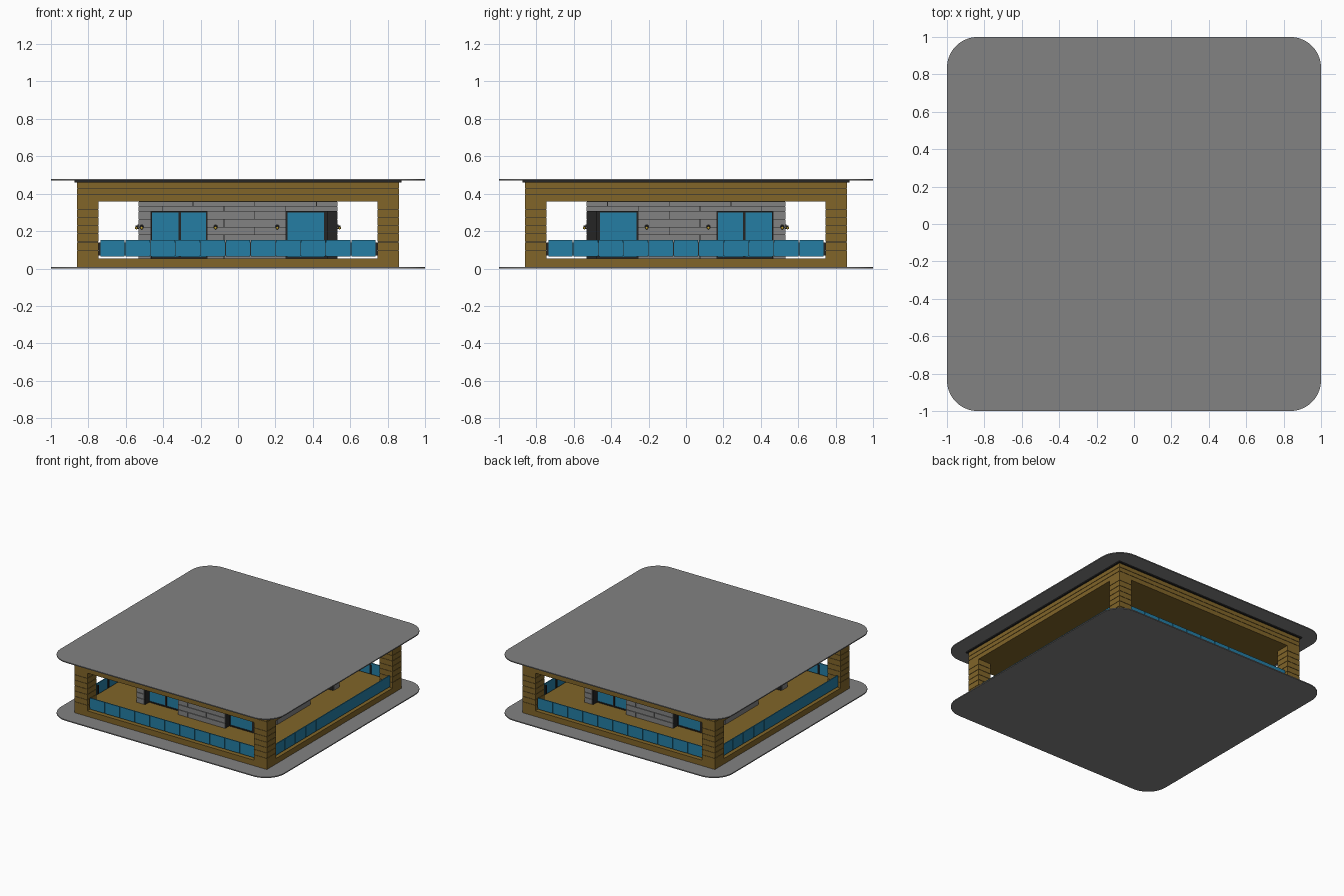
import bpy, bmesh, math
from mathutils import Matrix, Vector

if "Cube" in bpy.data.objects:
    bpy.data.objects.remove(bpy.data.objects["Cube"])


def material(name, rgb):
    m = bpy.data.materials.new(name)
    m.diffuse_color = (*rgb, 1)
    m.use_nodes = True
    m.node_tree.nodes["Principled BSDF"].inputs["Base Color"].default_value = m.diffuse_color
    return m


WOOD = material("wood", (0.22, 0.13, 0.022))
GLASS = material("blue_glass", (0.018, 0.207, 0.37))
DARK = material("dark_metal", (0.018, 0.018, 0.018))
GREY = material("mid_grey", (0.223, 0.223, 0.223))
YELLOW = material("warm_bulb", (0.5, 0.33, 0.03))

# (along the side, distance from centre) -> x, y for front, right, back, left
SIDES = [lambda u, d: (u, -d), lambda u, d: (d, -u),
         lambda u, d: (-u, d), lambda u, d: (-d, u)]


def finish(name, bm, mat):
    bmesh.ops.recalc_face_normals(bm, faces=bm.faces)
    me = bpy.data.meshes.new(name)
    bm.to_mesh(me)
    bm.free()
    me.materials.append(mat)
    ob = bpy.data.objects.new(name, me)
    bpy.context.collection.objects.link(ob)
    return ob


def box(bm, x0, x1, y0, y1, z0, z1):
    m = Matrix.Translation(((x0 + x1) / 2, (y0 + y1) / 2, (z0 + z1) / 2)) @ \
        Matrix.Diagonal((abs(x1 - x0), abs(y1 - y0), abs(z1 - z0), 1))
    bmesh.ops.create_cube(bm, size=1, matrix=m)


def side_box(bm, side, u0, u1, d0, d1, z0, z1):
    (xa, ya), (xb, yb) = side(u0, d0), side(u1, d1)
    box(bm, xa, xb, ya, yb, z0, z1)


def plate(name, z0, z1):
    bm = bmesh.new()
    box(bm, -1, 1, -1, 1, z0, z1)
    edges = [e for e in bm.edges if abs(e.verts[0].co.z - e.verts[1].co.z) > 1e-4]
    bmesh.ops.bevel(bm, geom=edges, offset=0.165, segments=14, profile=0.5, affect='EDGES')
    finish(name, bm, GREY)


def planks(boards, grooves, x0, x1, y0, y1, z0, z1, rows):
    # stacked boards around a slightly smaller dark core that shows as grooves
    g, h = 0.003, (z1 - z0) / rows
    box(grooves, x0 + g, x1 - g, y0 + g, y1 - g, z0 + 0.002, z1 - 0.002)
    for i in range(rows):
        box(boards, x0, x1, y0, y1, z0 + (i * h + g if i else 0), z0 + (i + 1) * h)


LOW, HIGH, OUT, IN = 0.053, 0.358, 0.86, 0.745

# Base and roof plates, and the trim below the roof
plate("base_plate", 0, 0.008)
plate("roof_plate", 0.47, 0.478)
bm = bmesh.new()
box(bm, -0.873, 0.873, -0.873, 0.873, 0.461, 0.47)
finish("roof_trim", bm, DARK)

# Timber floor, header slab and corner pillars
floor, header, pillars, grooves = (bmesh.new() for _ in range(4))
planks(floor, grooves, -OUT, OUT, -OUT, OUT, 0.008, LOW, 1)
planks(header, grooves, -OUT, OUT, -OUT, OUT, HIGH, 0.461, 3)
for sx in (-1, 1):
    for sy in (-1, 1):
        xs, ys = sorted((sx * IN, sx * OUT)), sorted((sy * IN, sy * OUT))
        planks(pillars, grooves, *xs, *ys, LOW, HIGH, 7)
finish("timber_floor", floor, WOOD)
finish("timber_header", header, WOOD)
finish("timber_pillars", pillars, WOOD)
finish("timber_grooves", grooves, DARK)

# Balustrade panes and the clips joining them
panes, clips = bmesh.new(), bmesh.new()
N, W = 11, 1.476 / 11
for s in SIDES:
    for i in range(N):
        u = -0.738 + i * W
        side_box(panes, s, u + 0.002, u + W - 0.002, 0.834, 0.842, 0.063, 0.153)
    for i in range(N + 1):
        u = -0.738 + i * W
        side_box(clips, s, u - 0.007, u + 0.007, 0.826, 0.834, 0.07, 0.14)
finish("balustrade_panes", panes, GLASS)
finish("balustrade_clips", clips, DARK)

# Central house: dark core, wall backing, grey cladding, recessed windows
core, clad, glass, frame = (bmesh.new() for _ in range(4))
box(core, -0.465, 0.465, -0.465, 0.465, LOW, HIGH)
TOP = 0.306
ROWS = 6
RH = (TOP - LOW) / ROWS


def bricks(side, u0, u1, z0, z1, shift):
    cuts = [k * 0.33 - 0.075 + shift for k in range(-3, 4)]
    cuts = [u0] + [c for c in cuts if u0 + 0.03 < c < u1 - 0.03] + [u1]
    for a, b in zip(cuts, cuts[1:]):
        side_box(clad, side, a + (0.002 if a > u0 else 0), b - (0.002 if b < u1 else 0),
                 0.526, 0.533, z0 + 0.0015, z1 - 0.0015)


for s in SIDES:
    # wall piers on both sides of the wide window, plus the lintel
    for u0, u1 in ((-0.533, -0.467), (-0.165, 0.257)):
        side_box(core, s, max(u0, -0.528), u1, 0.46, 0.528, LOW, TOP)
        for r in range(ROWS):
            bricks(s, u0, u1, LOW + r * RH, LOW + (r + 1) * RH, 0.165 * (r % 2))
    side_box(core, s, -0.528, 0.528, 0.46, 0.528, TOP, HIGH)
    bricks(s, -0.533, 0.533, TOP, 0.333, 0)
    bricks(s, -0.533, 0.533, 0.333, HIGH, 0.165)
    # window panes: a double door and one pane wrapping the corner
    for u0, u1 in ((-0.459, -0.318), (-0.306, -0.172), (0.265, 0.466)):
        side_box(glass, s, u0, u1, 0.46, 0.472, LOW + 0.008, 0.3)
    # window frames
    for u0, u1 in ((-0.467, -0.459), (-0.318, -0.306), (-0.172, -0.165),
                   (0.257, 0.265), (0.466, 0.478)):
        side_box(frame, s, u0, u1, 0.46, 0.478, LOW, TOP)
    for u0, u1 in ((-0.467, -0.165), (0.257, 0.478)):
        side_box(frame, s, u0, u1, 0.46, 0.478, 0.3, TOP)
        side_box(frame, s, u0, u1, 0.46, 0.478, LOW, LOW + 0.008)
finish("house_core", core, DARK)
finish("house_cladding", clad, GREY)
finish("window_panes", glass, GLASS)
finish("window_frames", frame, DARK)

# Wall lamps: round mount, short arm and bulb
mounts, bulbs = bmesh.new(), bmesh.new()
for s in SIDES:
    for u in (-0.515, -0.12, 0.21):
        out = Vector((*s(0, 1), 0)).to_track_quat('Z', 'Y').to_matrix().to_4x4()
        for d, r, depth in ((0.535, 0.012, 0.006), (0.541, 0.006, 0.012)):
            m = Matrix.Translation((*s(u, d), 0.224)) @ out
            bmesh.ops.create_cone(mounts, cap_ends=True, segments=16, radius1=r,
                                  radius2=r, depth=depth, matrix=m)
        bmesh.ops.create_uvsphere(bulbs, u_segments=12, v_segments=8, radius=0.008,
                                  matrix=Matrix.Translation((*s(u, 0.543), 0.217)))
for ob in (finish("lamp_mounts", mounts, DARK), finish("lamp_bulbs", bulbs, YELLOW)):
    bpy.context.view_layer.objects.active = ob
    bpy.ops.object.select_all(action='DESELECT')
    ob.select_set(True)
    bpy.ops.object.shade_smooth_by_angle(angle=math.radians(40))
